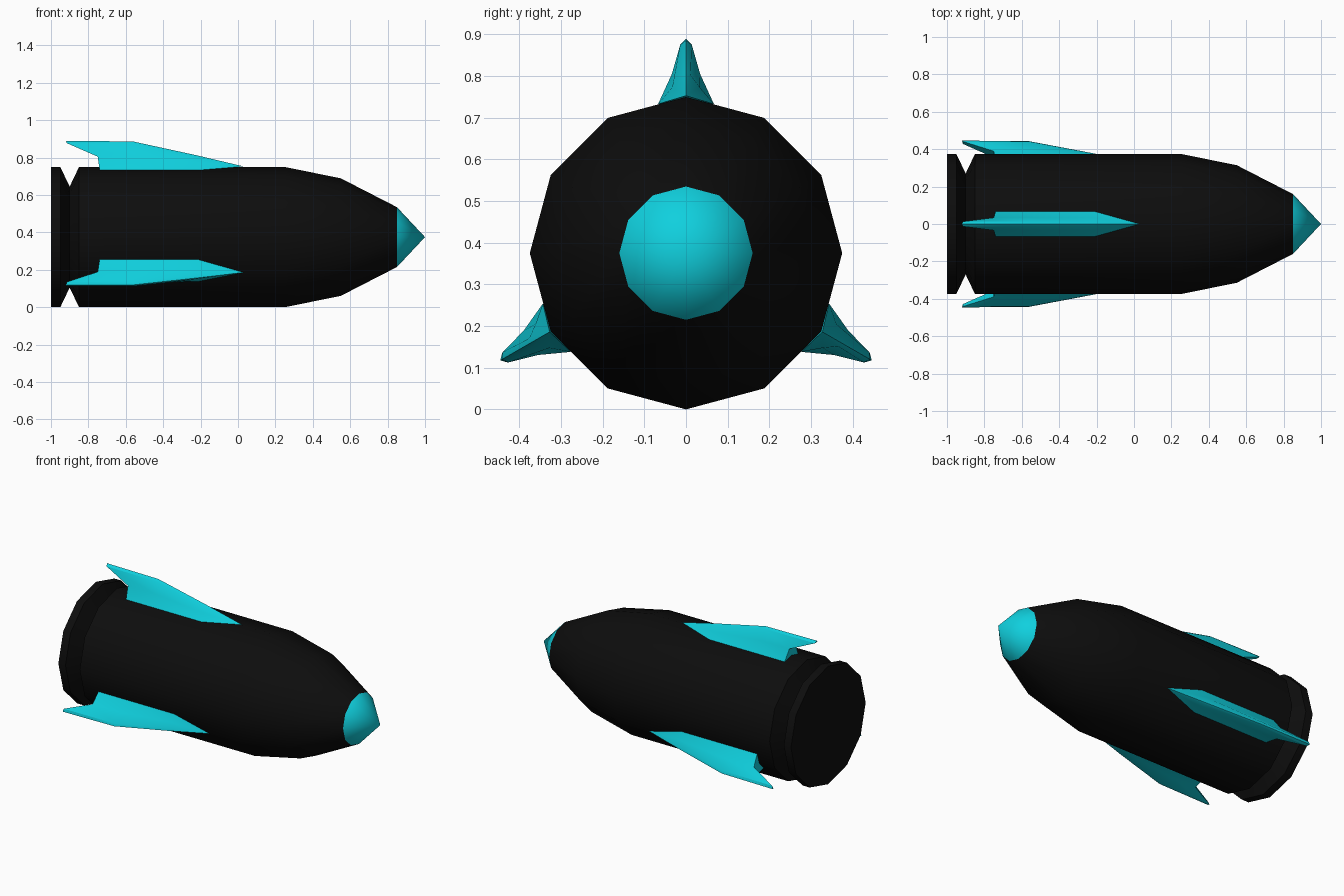
import bpy, bmesh, math
from mathutils import Matrix, Vector

cube = bpy.data.objects.get("Cube")
if cube:
    bpy.data.objects.remove(cube, do_unlink=True)

AXIS_Z = 0.375
SIDES = 12


def material(name, rgb):
    m = bpy.data.materials.new(name)
    m.use_nodes = True
    m.diffuse_color = (*rgb, 1)
    m.node_tree.nodes["Principled BSDF"].inputs["Base Color"].default_value = (*rgb, 1)
    return m


black = material("black", (0.004, 0.004, 0.004))
cyan = material("cyan", (0.005, 0.63, 0.73))


def finish(name, bm, mats, angle):
    bmesh.ops.recalc_face_normals(bm, faces=bm.faces)
    mesh = bpy.data.meshes.new(name)
    bm.to_mesh(mesh)
    bm.free()
    for m in mats:
        mesh.materials.append(m)
    ob = bpy.data.objects.new(name, mesh)
    bpy.context.collection.objects.link(ob)
    bpy.ops.object.select_all(action='DESELECT')
    ob.select_set(True)
    bpy.context.view_layer.objects.active = ob
    bpy.ops.object.shade_smooth_by_angle(angle=math.radians(angle))
    return ob


# Hull: profile (x, radius) turned around the long axis, with a cyan nose
profile = [(-1, .375), (-.95, .375), (-.9, .27), (-.85, .375),
           (.25, .375), (.55, .314), (.85, .16)]
bm = bmesh.new()
rings = []
for x, r in profile:
    rings.append([bm.verts.new((x, r * math.sin(math.tau * i / SIDES),
                                AXIS_Z + r * math.cos(math.tau * i / SIDES)))
                  for i in range(SIDES)])
bm.faces.new(rings[0])
for a, b in zip(rings, rings[1:]):
    for i in range(SIDES):
        j = (i + 1) % SIDES
        bm.faces.new((a[i], a[j], b[j], b[i]))
nose_tip = bm.verts.new((1, 0, AXIS_Z))
for i in range(SIDES):
    face = bm.faces.new((rings[-1][i], rings[-1][(i + 1) % SIDES], nose_tip))
    face.material_index = 1
finish("rocket_hull", bm, [black, cyan], 40)

# Fins: half sections (x, half width, z) from root to ridge, mirrored and lofted
sections = [
    [(-.74, .067, .733), (-.75, .034, .805), (-.915, .013, .877), (-.92, 0, .89)],
    [(-.56, .067, .733), (-.56, .034, .805), (-.56, .014, .875), (-.56, 0, .886)],
    [(-.21, .067, .733), (-.22, .033, .773), (-.22, .011, .803), (-.22, 0, .812)],
]


def fin(name, angle):
    turn = Matrix.Rotation(angle, 3, 'X')
    centre = Vector((0, 0, AXIS_Z))
    bm = bmesh.new()

    def vert(x, y, z):
        return bm.verts.new(turn @ (Vector((x, y, z)) - centre) + centre)

    loops = []
    for half in sections:
        mirrored = [(x, -y, z) for x, y, z in reversed(half[:-1])]
        loops.append([vert(*p) for p in half + mirrored])
    point = vert(.03, 0, .753)
    n = len(loops[0])
    for a, b in zip(loops, loops[1:]):
        for i in range(n):
            j = (i + 1) % n
            bm.faces.new((a[i], a[j], b[j], b[i]))
    for i in range(n):
        bm.faces.new((loops[-1][i], loops[-1][(i + 1) % n], point))
    # Notched trailing edge
    back = loops[0]
    for i in range(n // 2):
        strip = [back[i], back[i + 1], back[n - 2 - i], back[n - 1 - i]]
        bm.faces.new(list(dict.fromkeys(strip)))
    finish(name, bm, [cyan], 30)


for k, label in enumerate(("top_fin", "front_fin", "back_fin")):
    fin(label, math.tau * k / 3)
